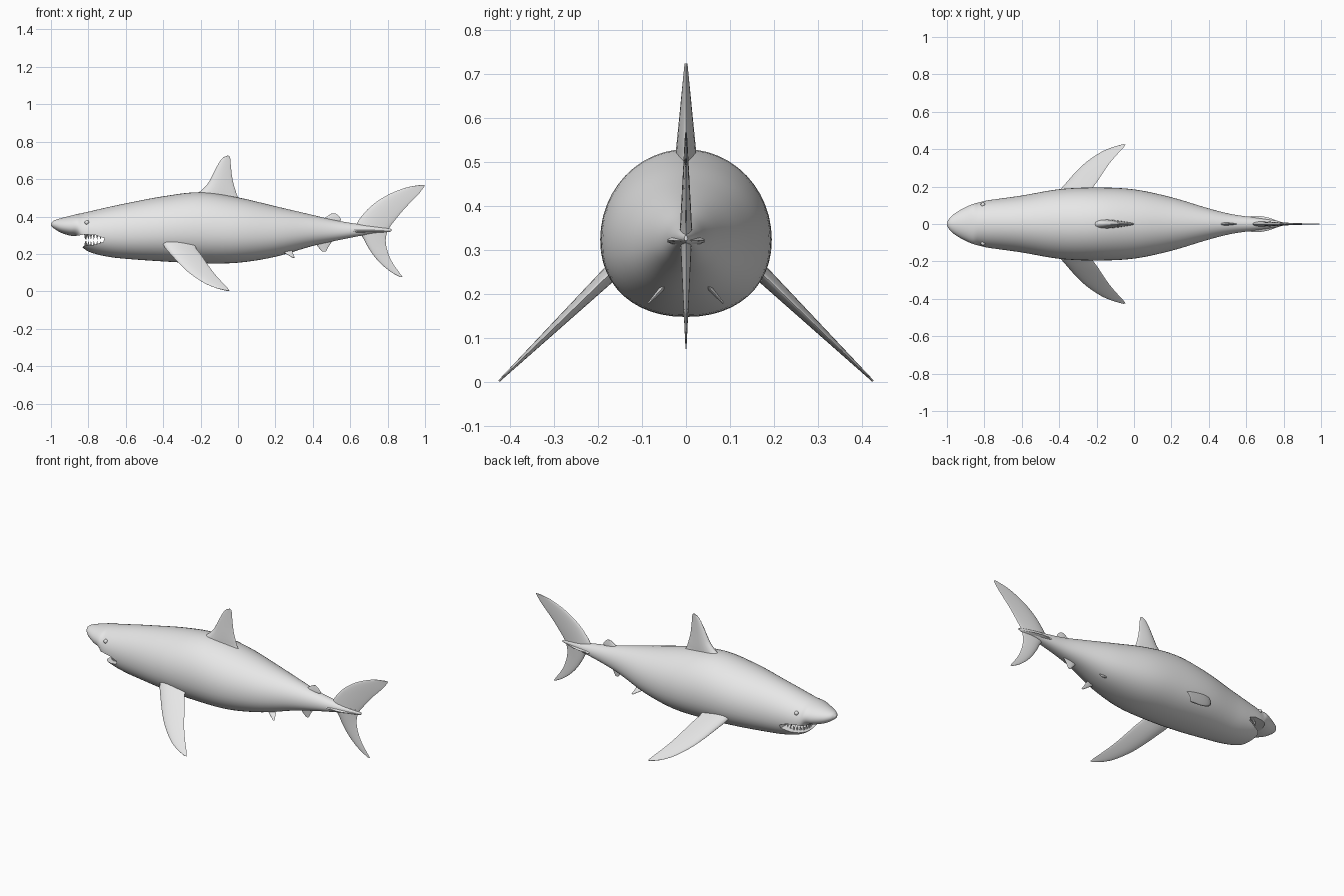
import bpy, bmesh, math
from mathutils import Vector, Matrix

old = bpy.data.objects.get("Cube")
if old:
    bpy.data.objects.remove(old, do_unlink=True)

grey = bpy.data.materials.new("grey_skin")
grey.use_nodes = True
grey.diffuse_color = (0.8, 0.8, 0.8, 1)
for node in grey.node_tree.nodes:
    if node.type == 'BSDF_PRINCIPLED':
        node.inputs["Base Color"].default_value = (0.8, 0.8, 0.8, 1)


def finish(bm, name, smooth=True):
    bmesh.ops.recalc_face_normals(bm, faces=bm.faces)
    mesh = bpy.data.meshes.new(name)
    bm.to_mesh(mesh)
    bm.free()
    mesh.materials.append(grey)
    obj = bpy.data.objects.new(name, mesh)
    bpy.context.collection.objects.link(obj)
    if smooth:
        shade(obj)
    return obj


def shade(obj):
    bpy.ops.object.select_all(action='DESELECT')
    obj.select_set(True)
    bpy.context.view_layer.objects.active = obj
    bpy.ops.object.shade_smooth_by_angle(angle=math.radians(45))


def refine(rows, steps):
    """Smoothly resample a table of stations along its first column."""
    def slope(i, k):
        a, b = rows[max(i - 1, 0)], rows[min(i + 1, len(rows) - 1)]
        return (b[k] - a[k]) / (b[0] - a[0])
    out = []
    for i in range(len(rows) - 1):
        p, q = rows[i], rows[i + 1]
        h = q[0] - p[0]
        for j in range(steps):
            t = j / steps
            row = [p[0] + h * t]
            for k in range(1, len(p)):
                row.append((2*t**3 - 3*t*t + 1) * p[k] + (3*t*t - 2*t**3) * q[k]
                           + h * (t**3 - 2*t*t + t) * slope(i, k)
                           + h * (t**3 - t*t) * slope(i + 1, k))
            out.append(row)
    return out + [list(rows[-1])]


def loft(rings, name, smooth=True):
    """Skin closed rings of points and cap both ends."""
    bm = bmesh.new()
    loops = [[bm.verts.new(p) for p in ring] for ring in rings]
    n = len(loops[0])
    for a, b in zip(loops, loops[1:]):
        for i in range(n):
            j = (i + 1) % n
            bm.faces.new((a[i], a[j], b[j], b[i]))
    bm.faces.new(loops[0])
    bm.faces.new(loops[-1])
    return finish(bm, name, smooth)


def fin(name, origin, direction, rows, root, tip, n=20):
    """Tapered foil: rows hold span, leading x and trailing x."""
    o, d = Vector((0, *origin)), Vector((0, *direction))
    normal = Vector((0, -d.z, d.y)).normalized()
    first, last = rows[0][0], rows[-1][0]
    rings = []
    for s, lead, trail in refine(rows, 4):
        thick = root + (tip - root) * (s - first) / (last - first)
        ring = []
        for i in range(n):
            a = math.tau * i / n
            x = (lead + trail) / 2 + (trail - lead) / 2 * math.cos(a)
            off = thick * math.sin(a) * (1 - 0.5 * math.cos(a))
            ring.append(o + d * s + normal * off + Vector((x, 0, 0)))
        rings.append(ring)
    return loft(rings, name)


# Body: x, top z, bottom z, half width
body_rows = [
    (-1, .365, .352, .008), (-.985, .378, .337, .033), (-.95, .39, .315, .062),
    (-.9, .403, .298, .09), (-.86, .413, .287, .107), (-.83, .419, .235, .115),
    (-.79, .428, .209, .125), (-.7, .449, .186, .138), (-.6, .47, .174, .152),
    (-.4, .508, .16, .186), (-.2, .53, .15, .195), (0, .502, .153, .185),
    (.2, .455, .185, .143), (.4, .408, .243, .083), (.52, .38, .27, .053),
    (.64, .36, .294, .035), (.74, .347, .312, .02), (.82, .334, .322, .004)]
rings = []
for x, top, low, w in refine(body_rows, 5):
    mid = low + 0.46 * (top - low)
    ring = []
    for i in range(48):
        c, s = math.cos(math.tau * i / 48), math.sin(math.tau * i / 48)
        if s < 0:  # slightly fuller belly
            z = mid - (mid - low) * abs(s) ** 0.92
            y = w * math.copysign(abs(c) ** 0.92, c)
        else:
            z, y = mid + (top - mid) * s, w * c
        ring.append((x, y, z))
    rings.append(ring)
body = loft(rings, "body", False)

# Open mouth cut through the head
mouth = [(-.93, .299), (-.87, .296), (-.82, .304), (-.76, .3), (-.715, .284),
         (-.72, .264), (-.77, .249), (-.825, .243), (-.838, .23), (-.83, .18), (-.93, .18)]
cutter = loft([[(x, y, z) for x, z in mouth] for y in (-.3, .3)], "mouth_cutter", False)
cutter.hide_render = True
cut = body.modifiers.new("mouth", 'BOOLEAN')
cut.operation, cut.solver, cut.object = 'DIFFERENCE', 'EXACT', cutter
bpy.context.view_layer.objects.active = body
bpy.ops.object.modifier_apply(modifier=cut.name)
bpy.data.objects.remove(cutter, do_unlink=True)
shade(body)

# Teeth follow the curve of each jaw
for name, z, width, sign in (("upper_teeth", .291, .108, -1), ("lower_teeth", .255, .083, 1)):
    bm = bmesh.new()
    for i in range(15):
        a = math.pi * (i / 14 - 0.5)
        place = Matrix.Translation((-.735 - .082 * math.cos(a), width * math.sin(a), z))
        turn = Matrix.Rotation(math.pi if sign < 0 else 0, 4, 'X')
        bmesh.ops.create_cone(bm, cap_ends=True, segments=6, radius1=.007, radius2=.0005,
                              depth=.03, matrix=place @ turn)
    finish(bm, name)

# Vertical fins
fin("dorsal_fin", (0, 0), (0, 1),
    [(.47, -.26, .03), (.51, -.235, -.003), (.54, -.195, -.013), (.575, -.162, -.024),
     (.615, -.14, -.032), (.66, -.117, -.037), (.7, -.093, -.041), (.718, -.075, -.043),
     (.725, -.058, -.05)], .026, .003)
fin("second_dorsal_fin", (0, 0), (0, 1),
    [(.36, .43, .535), (.385, .455, .55), (.405, .483, .536), (.417, .502, .52)], .011, .002)
fin("anal_fin", (0, 0), (0, -1),
    [(-.29, .39, .52), (-.26, .412, .498), (-.235, .43, .482), (-.212, .452, .47)], .011, .002)
fin("tail_upper_lobe", (0, 0), (0, 1),
    [(.32, .64, .8), (.345, .63, .812), (.375, .642, .835), (.41, .668, .863), (.445, .7, .893),
     (.485, .75, .932), (.52, .81, .966), (.545, .87, .985), (.56, .92, .996),
     (.568, .972, .998)], .014, .002)
fin("tail_lower_lobe", (0, 0), (0, -1),
    [(-.345, .63, .812), (-.315, .648, .797), (-.28, .672, .79), (-.24, .693, .793),
     (-.185, .73, .81), (-.14, .772, .834), (-.1, .823, .863), (-.076, .868, .88)], .013, .001)

# Paired fins, keels and eyes
for side, m in (("front", -1), ("back", 1)):
    fin(side + "_pectoral_fin", (m * .18, .24), (m * .245, -.237),
        [(-.25, -.42, -.23), (0, -.395, -.228), (.2, -.355, -.195), (.42, -.307, -.16),
         (.62, -.254, -.125), (.83, -.178, -.08), (.94, -.115, -.055), (1, -.062, -.045)],
        .02, .002)
    fin(side + "_pelvic_fin", (m * .035, .235), (m * .05, -.055),
        [(-.5, .17, .295), (0, .2, .288), (.5, .245, .293), (1, .292, .303)], .01, .002)
    fin(side + "_tail_keel", (0, .322), (m, 0),
        [(0, .52, .82), (.02, .55, .76), (.034, .59, .72), (.042, .63, .68)], .02, .003)
    bm = bmesh.new()
    bmesh.ops.create_uvsphere(bm, u_segments=16, v_segments=10, radius=.012,
                              matrix=Matrix.Translation((-.808, m * .103, .368)))
    finish(bm, side + "_eye")
